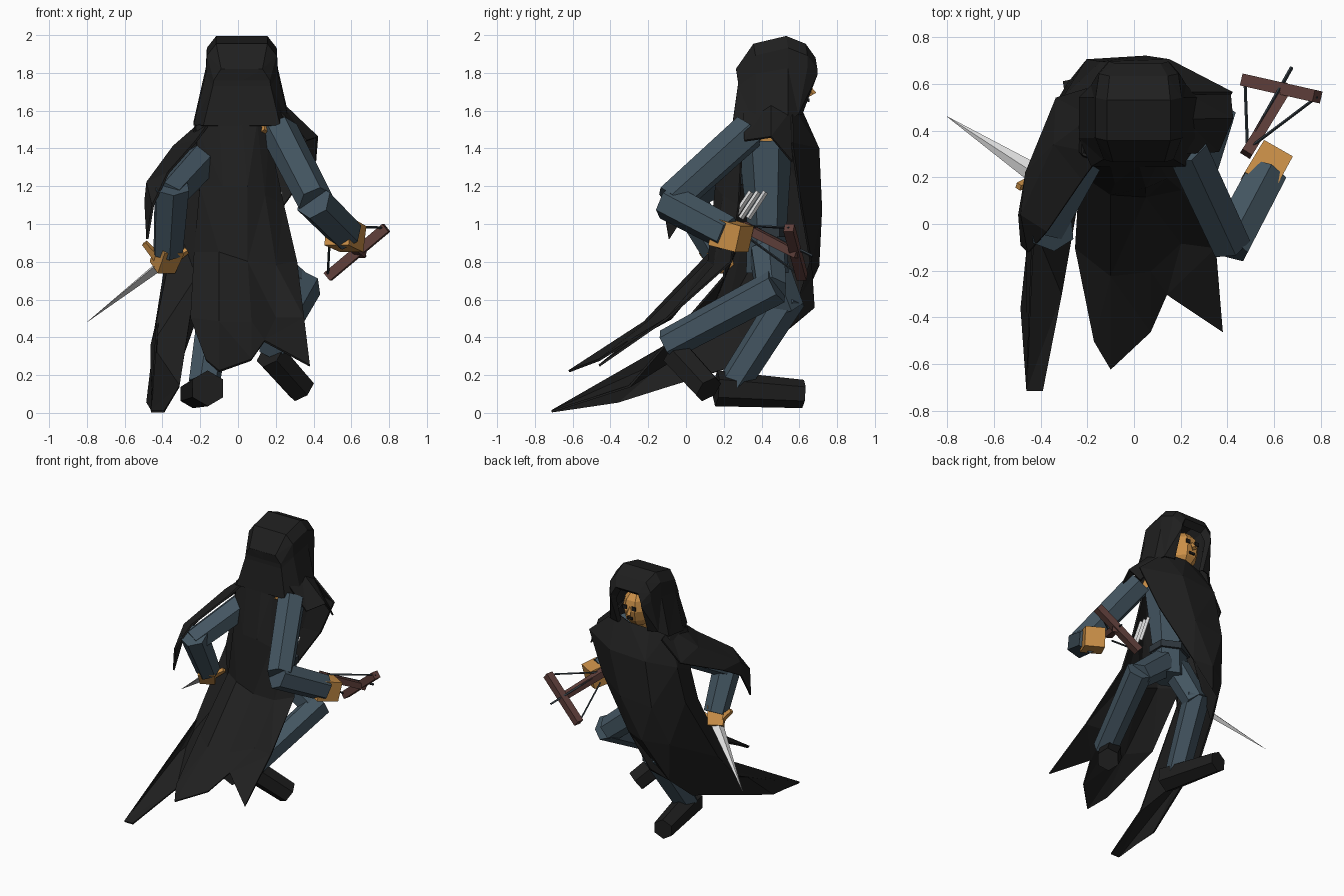
import bpy, bmesh, math
from mathutils import Vector, Matrix


def mat(name, r, g, b):
    m = bpy.data.materials.new(name)
    m.diffuse_color = (r, g, b, 1)
    return m


CLOAK = mat("cloak black", .0135, .0135, .0135)
CLOTH = mat("slate blue cloth", .056, .09, .118)
SKIN = mat("tan skin", .6, .28, .065)
WOOD = mat("dark red wood", .115, .05, .043)
STEEL = mat("pale steel", .72, .72, .72)
CORD = mat("dark cord", .028, .038, .047)
BOOT = mat("boot black", .013, .013, .013)


def finish(name, bm, m):
    bmesh.ops.recalc_face_normals(bm, faces=bm.faces)
    me = bpy.data.meshes.new(name)
    bm.to_mesh(me)
    bm.free()
    me.materials.append(m)
    ob = bpy.data.objects.new(name, me)
    bpy.context.collection.objects.link(ob)
    return ob


def limb(name, a, b, r1, r2, m, n=6, flat=1.0, turn=0.0):
    """Tapered prism running from a to b; flat squashes the section."""
    a, b = Vector(a), Vector(b)
    d = b - a
    bm = bmesh.new()
    bmesh.ops.create_cone(bm, cap_ends=True, segments=n, radius1=r1, radius2=r2, depth=d.length)
    M = (Matrix.Translation((a + b) / 2) @ d.to_track_quat('Z', 'Y').to_matrix().to_4x4()
         @ Matrix.Diagonal((1, flat, 1, 1)) @ Matrix.Rotation(turn, 4, 'Z'))
    bmesh.ops.transform(bm, matrix=M, verts=bm.verts)
    return finish(name, bm, m)


def sheet(name, cols, m, thick=.012):
    """Faceted cloth lofted through columns of points."""
    bm = bmesh.new()
    vs = [[bm.verts.new(p) for p in c] for c in cols]
    for c, d in zip(vs, vs[1:]):
        for i in range(len(c) - 1):
            bm.faces.new((c[i], c[i + 1], d[i + 1], d[i]))
    bmesh.ops.remove_doubles(bm, verts=bm.verts, dist=.002)
    bmesh.ops.triangulate(bm, faces=bm.faces)
    ob = finish(name, bm, m)
    s = ob.modifiers.new("thickness", 'SOLIDIFY')
    s.thickness, s.offset = thick, 0
    return ob


def plate(name, c, size, m):
    bm = bmesh.new()
    bmesh.ops.create_cube(bm, size=1, matrix=Matrix.Translation(c) @ Matrix.Diagonal((*size, 1)))
    return finish(name, bm, m)


# Cloak: back panel with ragged tails
sheet("cloak_back", [
    [(-.22, .30, 1.52), (-.2, .24, 1.2), (-.23, .22, .85), (-.25, -.1, .5), (-.17, -.5, .28)],
    [(-.1, .26, 1.56), (-.08, .18, 1.2), (-.1, .13, .85), (-.1, -.22, .48), (-.1, -.62, .22)],
    [(.02, .26, 1.56), (.05, .16, 1.2), (.05, .12, .8), (.07, -.2, .48), (.07, -.46, .28)],
    [(.1, .27, 1.54), (.14, .2, 1.15), (.2, .15, .78), (.2, -.08, .5), (.14, -.3, .38)],
    [(.16, .3, 1.47), (.24, .28, 1.1), (.31, .24, .8), (.35, -.1, .5), (.38, -.46, .25)],
], CLOAK)

# Cloak: panel over the chest, sweeping round the left side into the long tail
sheet("cloak_front", [
    [(.2, .56, 1.62), (.42, .56, 1.43), (.28, .6, 1.15), (.02, .66, .8), (-.18, .68, .56)],
    [(.05, .61, 1.6), (.15, .7, 1.4), (.05, .715, 1.08), (-.12, .7, .78), (-.24, .55, .45)],
    [(-.1, .58, 1.58), (-.14, .69, 1.38), (-.2, .7, 1.05), (-.28, .6, .75), (-.3, .36, .28)],
    [(-.2, .5, 1.55), (-.3, .54, 1.32), (-.34, .5, 1.05), (-.42, .22, .55), (-.48, -.36, .055)],
    [(-.22, .4, 1.53), (-.3, .38, 1.25), (-.32, .32, 1.0), (-.46, .06, .36), (-.46, -.712, .008)],
    [(-.22, .3, 1.52), (-.2, .25, 1.2), (-.22, .2, .72), (-.31, -.3, .14), (-.39, -.712, .008)],
], CLOAK)

# Cloak: flaps over both shoulders
sheet("left_shoulder_flap", [
    [(-.2, .58, 1.52), (-.33, .54, 1.36), (-.46, .22, 1.22), (-.49, .04, 1.12)],
    [(-.18, .46, 1.55), (-.34, .34, 1.41), (-.48, .04, 1.22), (-.48, -.09, .92)],
    [(-.14, .3, 1.55), (-.22, .19, 1.44), (-.37, -.03, 1.27), (-.45, -.12, 1.1)],
], CLOAK)
sheet("right_shoulder_flap", [
    [(.18, .3, 1.64), (.36, .31, 1.44)],
    [(.21, .45, 1.66), (.42, .45, 1.46)],
    [(.2, .57, 1.62), (.41, .56, 1.33)],
], CLOAK)


# Hood: arches marching from the back of the head to the face opening
def arch(y, w, low_w, bottom, top, back=0.0):
    mid = (bottom + top) / 2 + .06
    half = [(low_w, y - back, bottom), (w, y, mid), (w * .97, y, top - .06), (w * .72, y - .01, top)]
    left = [(.02 - x, yy, z) for x, yy, z in half]
    return left + [(.02 + x, yy, z) for x, yy, z in reversed(half)]


sheet("hood", [
    arch(.28, 0, 0, 1.52, 1.82, .03),
    arch(.28, .15, .2, 1.52, 1.82, .03),
    arch(.37, .185, .25, 1.52, 1.95),
    arch(.54, .185, .25, 1.54, 1.99),
    arch(.64, .17, .2, 1.58, 1.95, .05),
    arch(.69, .13, .13, 1.58, 1.88, .08),
    arch(.65, .115, .115, 1.58, 1.85, .06),
], CLOAK)

# Head with dark eyes, nose and mouth
bm = bmesh.new()
bmesh.ops.create_uvsphere(bm, u_segments=8, v_segments=6, radius=1, matrix=Matrix.Translation(
    (.02, .53, 1.71)) @ Matrix.Diagonal((.112, .135, .145, 1)) @ Matrix.Rotation(math.pi / 8, 4, 'Z'))
finish("head", bm, SKIN)
for sx in (-1, 1):
    plate("eye", (.02 + sx * .038, .655, 1.735), (.034, .009, .028), BOOT)
limb("nose", (.02, .64, 1.74), (.02, .672, 1.685), .008, .02, SKIN, 4)
plate("mouth", (.02, .648, 1.655), (.045, .009, .018), BOOT)
limb("neck", (.04, .4, 1.4), (.02, .48, 1.62), .06, .06, SKIN)
limb("collar_skin", (.14, .28, 1.48), (.14, .33, 1.55), .035, .03, SKIN, 4)

# Body
limb("chest", (.04, .43, .98), (.04, .42, 1.44), .13, .18, CLOTH, 6, .8)
limb("hips", (.04, .43, .74), (.04, .43, 1.0), .14, .13, CLOTH, 6, .8)
limb("belt", (.04, .43, .93), (.04, .43, .98), .15, .15, CORD, 6, .85)

# Arms and hands
limb("right_upper_arm", (.22, .33, 1.49), (.41, -.08, 1.12), .1, .095, CLOTH)
limb("right_forearm", (.4, -.1, 1.12), (.57, .22, .95), .1, .095, CLOTH)
limb("right_hand", (.53, .17, .96), (.61, .31, .92), .105, .1, SKIN, 4, 1, math.pi / 4)
limb("left_upper_arm", (-.14, .42, 1.39), (-.37, -.01, 1.14), .1, .09, CLOTH)
limb("left_forearm", (-.35, -.03, 1.2), (-.37, .17, .85), .1, .085, CLOTH)
limb("left_hand", (-.36, .14, .88), (-.4, .21, .77), .085, .075, SKIN, 4, 1, math.pi / 4)

# Legs and boots
limb("right_thigh", (.1, .43, .84), (.33, .45, .65), .1, .09, CLOTH)
limb("right_shin", (.35, .48, .67), (.18, -.1, .36), .095, .085, CLOTH)
limb("right_boot", (.17, -.05, .31), (.335, .12, .125), .085, .08, BOOT)
limb("left_thigh", (-.02, .43, .84), (-.11, .54, .56), .1, .09, CLOTH)
limb("left_shin", (-.11, .55, .62), (-.18, .25, .15), .095, .085, CLOTH)
limb("left_boot", (-.16, .16, .13), (-.24, .62, .1), .095, .075, BOOT)

# Dagger with forked guard
limb("dagger_blade", (-.4, .2, .79), (-.8, .46, .48), .045, .001, STEEL, 4, .6)
for end in ((-.495, .16, .9), (-.27, .22, .86)):
    limb("dagger_guard", (-.39, .2, .78), end, .032, .018, SKIN, 4)

# Crossbow
tips = ((.785, .545, .98), (.475, .615, .72))
limb("crossbow_stock", (.48, .3, .99), (.66, .59, .84), .035, .03, WOOD, 4, 1, math.pi / 4)
limb("crossbow_bow", *tips, .037, .037, WOOD, 4, 1, math.pi / 4)
for tip, nock in zip(tips, ((.5, .33, .99), (.485, .34, .92))):
    limb("crossbow_string", tip, nock, .0065, .0065, CORD, 4)
limb("loaded_bolt", (.5, .36, .98), (.675, .67, .83), .008, .008, CORD, 4)

# Spare bolts at the right hip
for i in range(3):
    limb("spare_bolt", (.215, .25 + i * .04, 1.03), (.22, .345 + i * .038, 1.17), .015, .015, STEEL, 4)
